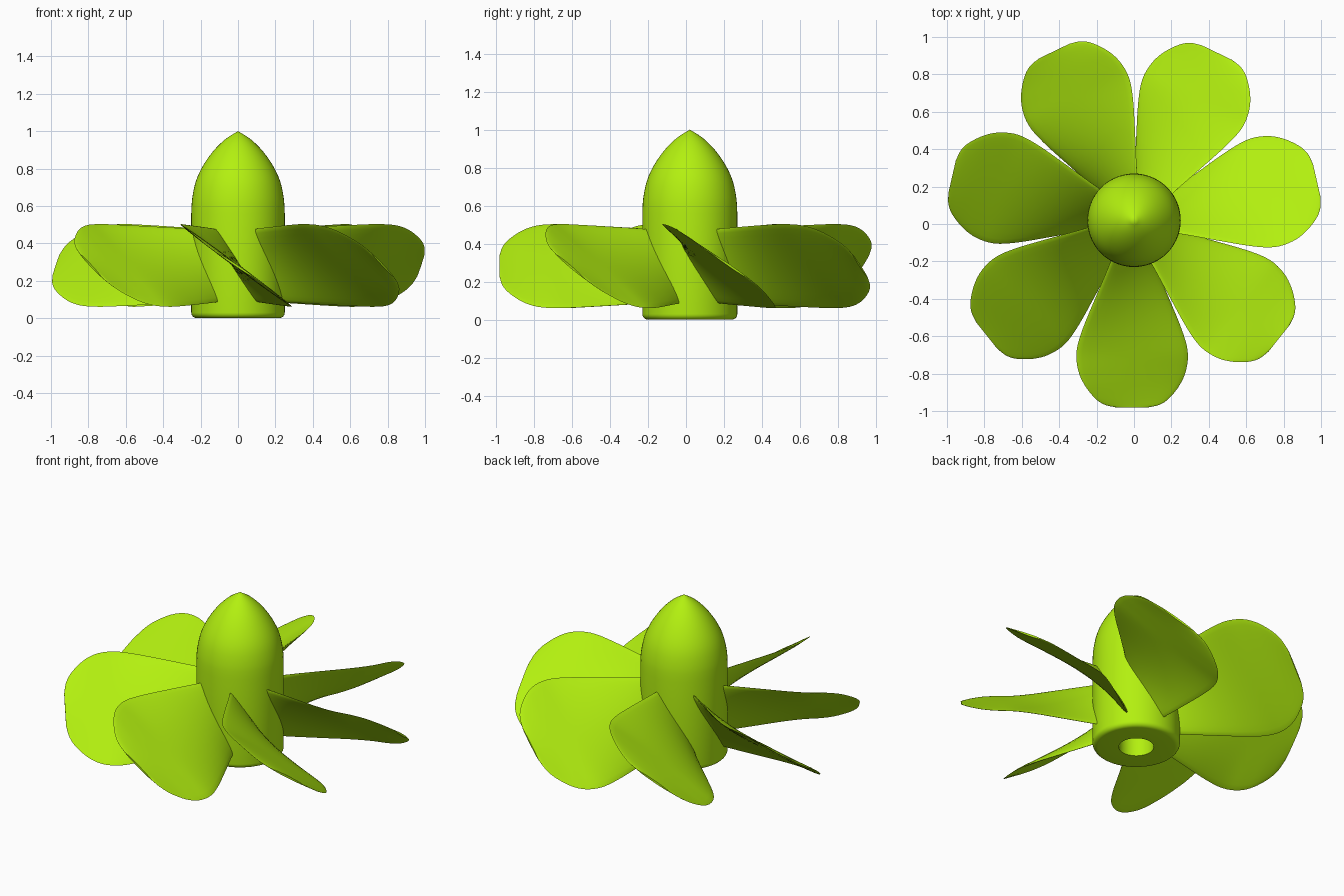
import bpy, bmesh, math
from mathutils import Matrix, Vector

if "Cube" in bpy.data.objects:
    bpy.data.objects.remove(bpy.data.objects["Cube"])

CY = 0.02        # hub axis sits slightly behind the origin
BLADES = 7

lime = bpy.data.materials.new("lime")
lime.diffuse_color = (0.45, 0.87, 0.005, 1)
lime.use_nodes = True
lime.node_tree.nodes["Principled BSDF"].inputs["Base Color"].default_value = lime.diffuse_color


def finish(name, bm, angle):
    bmesh.ops.recalc_face_normals(bm, faces=bm.faces)
    me = bpy.data.meshes.new(name)
    bm.to_mesh(me)
    bm.free()
    me.materials.append(lime)
    ob = bpy.data.objects.new(name, me)
    bpy.context.collection.objects.link(ob)
    bpy.ops.object.select_all(action='DESELECT')
    ob.select_set(True)
    bpy.context.view_layer.objects.active = ob
    bpy.ops.object.shade_smooth_by_angle(angle=math.radians(angle))
    return ob


def spline(pts, n):
    """Catmull-Rom curve through the points, n steps per span."""
    p = [Vector(q) for q in pts]
    p = [2 * p[0] - p[1]] + p + [2 * p[-1] - p[-2]]
    out = []
    for i in range(1, len(p) - 2):
        a, b, c, d = p[i - 1:i + 3]
        for k in range(n):
            t = k / n
            out.append(0.5 * (2 * b + (c - a) * t + (2 * a - 5 * b + 4 * c - d) * t**2
                              + (3 * b - a - 3 * c + d) * t**3))
    return out + [p[-2]]


# Hub: lathe profile with blind shaft bore, rounded base and pointed nose
nose = spline([(0.25, 0.56, 0), (0.245, 0.64, 0), (0.226, 0.73, 0), (0.19, 0.81, 0),
               (0.135, 0.89, 0), (0.07, 0.955, 0), (0, 1.0, 0)], 3)
profile = [(0, 0.6), (0.1, 0.6), (0.1, 0)]
profile += [(0.22 + 0.03 * math.sin(a), 0.03 - 0.03 * math.cos(a))
            for a in (math.pi / 2 * i / 5 for i in range(6))]
profile += [(v.x, v.y) for v in nose]
bm = bmesh.new()
vs = [bm.verts.new((r, CY, z)) for r, z in profile]
edges = [bm.edges.new(pair) for pair in zip(vs, vs[1:])]
bmesh.ops.spin(bm, geom=vs + edges, cent=(0, CY, 0), axis=(0, 0, 1),
               angle=2 * math.pi, steps=56, use_duplicate=False)
bmesh.ops.remove_doubles(bm, verts=bm.verts, dist=1e-4)
finish("hub", bm, 35)

# Blade stations: radius, half width across, half height
stations = spline([(0.15, 0.09, 0.185), (0.23, 0.118, 0.196), (0.4, 0.19, 0.207),
                   (0.58, 0.264, 0.217), (0.7, 0.297, 0.221), (0.8, 0.289, 0.214),
                   (0.88, 0.255, 0.188), (0.95, 0.2, 0.142), (0.985, 0.15, 0.102),
                   (1.0, 0.09, 0.06)], 4)
N = 14


def blade(index):
    bm = bmesh.new()
    rings = []
    for r, w, h in stations:
        thick = 0.024 * (1 - 0.75 * r)
        chord = math.hypot(w, h)
        ring = []
        for k in range(2 * N):
            a = math.pi * k / N
            u = math.cos(a)
            t = thick * math.sin(a)
            # lens-shaped section along the pitched chord
            ring.append(bm.verts.new((u * w + t * h / chord - 0.01, -r,
                                      0.282 - u * h + t * w / chord)))
        rings.append(ring)
    for a, b in zip(rings, rings[1:]):
        for k in range(2 * N):
            j = (k + 1) % (2 * N)
            bm.faces.new((a[k], a[j], b[j], b[k]))
    bm.faces.new(rings[0])
    bm.faces.new(rings[-1])
    turn = Matrix.Translation((0, CY, 0)) @ Matrix.Rotation(2 * math.pi * index / BLADES, 4, 'Z')
    bmesh.ops.transform(bm, matrix=turn, verts=bm.verts)
    finish(f"blade_{index + 1}", bm, 40)


for i in range(BLADES):
    blade(i)
